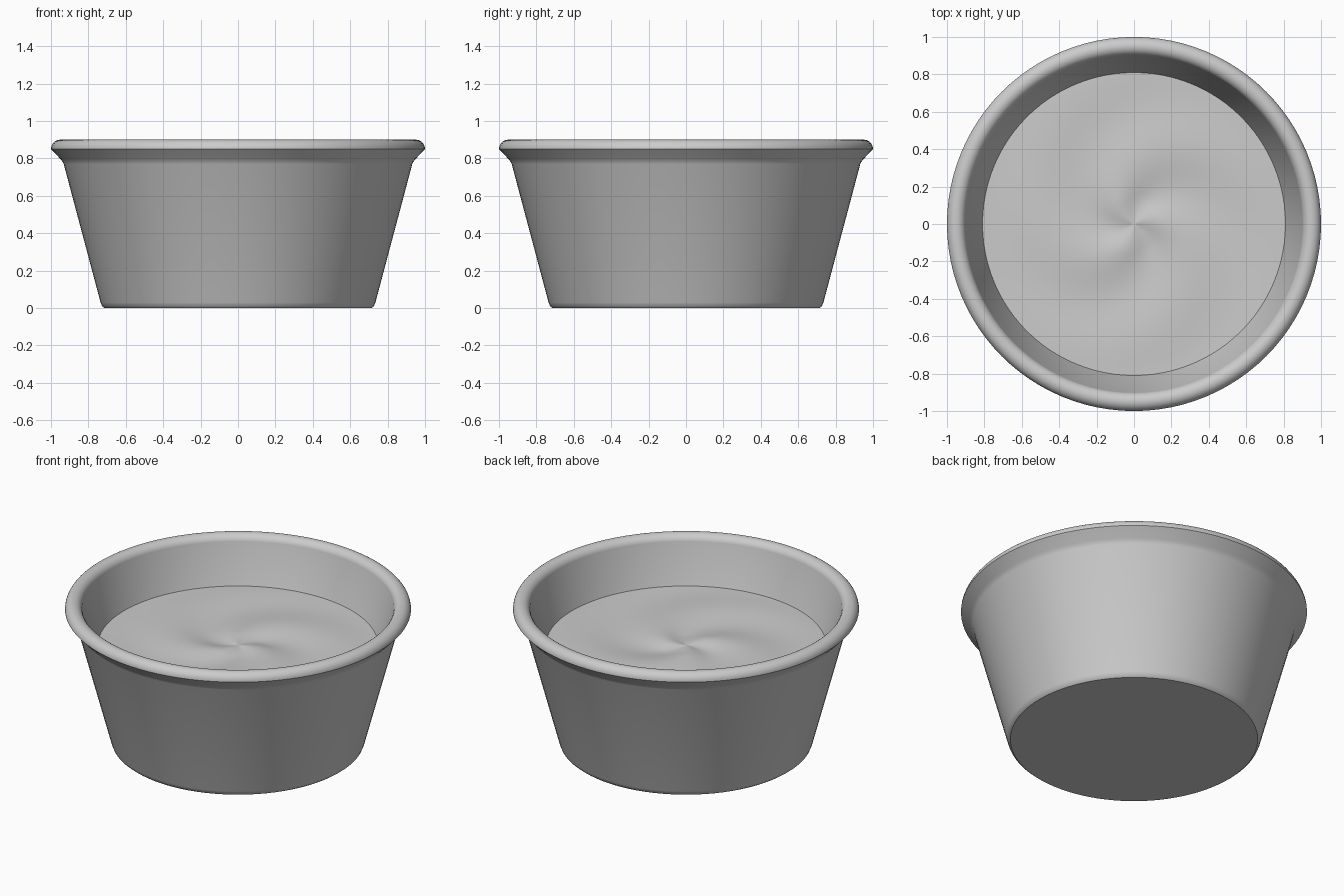
import bpy, bmesh, math

cube = bpy.data.objects.get("Cube")
if cube:
    bpy.data.objects.remove(cube)

SEGMENTS = 96
FILL_RADIUS, FILL_HEIGHT = 0.81, 0.62

grey = bpy.data.materials.new("light grey")
grey.use_nodes = True
colour = (0.6, 0.6, 0.6, 1)
grey.diffuse_color = colour
grey.node_tree.nodes["Principled BSDF"].inputs["Base Color"].default_value = colour


def revolve(name, profile, height=lambda r, a: 0, angle=35):
    """Spin (radius, z) points around z; height adds a surface offset."""
    bm = bmesh.new()
    rings = []
    for r, z in profile:
        if r == 0:
            rings.append([bm.verts.new((0, 0, z))] * SEGMENTS)
            continue
        ring = []
        for i in range(SEGMENTS):
            a = math.tau * i / SEGMENTS
            ring.append(bm.verts.new((r * math.cos(a), r * math.sin(a), z + height(r, a))))
        rings.append(ring)
    for low, high in zip(rings, rings[1:]):
        for i in range(SEGMENTS):
            j = (i + 1) % SEGMENTS
            corners = list(dict.fromkeys((low[i], low[j], high[j], high[i])))
            bm.faces.new(corners)
    mesh = bpy.data.meshes.new(name)
    bm.to_mesh(mesh)
    bm.free()
    mesh.materials.append(grey)
    obj = bpy.data.objects.new(name, mesh)
    bpy.context.collection.objects.link(obj)
    bpy.ops.object.select_all(action="DESELECT")
    obj.select_set(True)
    bpy.context.view_layer.objects.active = obj
    bpy.ops.object.shade_smooth_by_angle(angle=math.radians(angle))
    return obj


# Cup: base, tapered wall, flared lip, rounded rim, inner wall and floor
base = [(0, 0), (0.715, 0), (0.727, 0.01), (0.735, 0.03)]
lip = [(0.932, 0.77), (0.94, 0.785), (0.95, 0.797)]
rim = [(0.95 + 0.05 * math.cos(t), 0.85 + 0.05 * math.sin(t))
       for t in (math.pi * i / 14 for i in range(15))]
inside = [(FILL_RADIUS, FILL_HEIGHT), (0.66, 0.06), (0, 0.06)]
revolve("cup", base + lip + rim + inside)


# Filling: a disc with shallow swirled ridges that fade out at the wall
def swirl(r, a):
    fade = min(1, r / 0.15) * (1 - (r / FILL_RADIUS) ** 2)
    return 0.012 * fade * math.cos(3 * a + 9 * r - 1.46)


RINGS = 40
disc = [(FILL_RADIUS * (1 - i / RINGS), FILL_HEIGHT) for i in range(RINGS + 1)]
revolve("filling", disc, swirl, 60)
